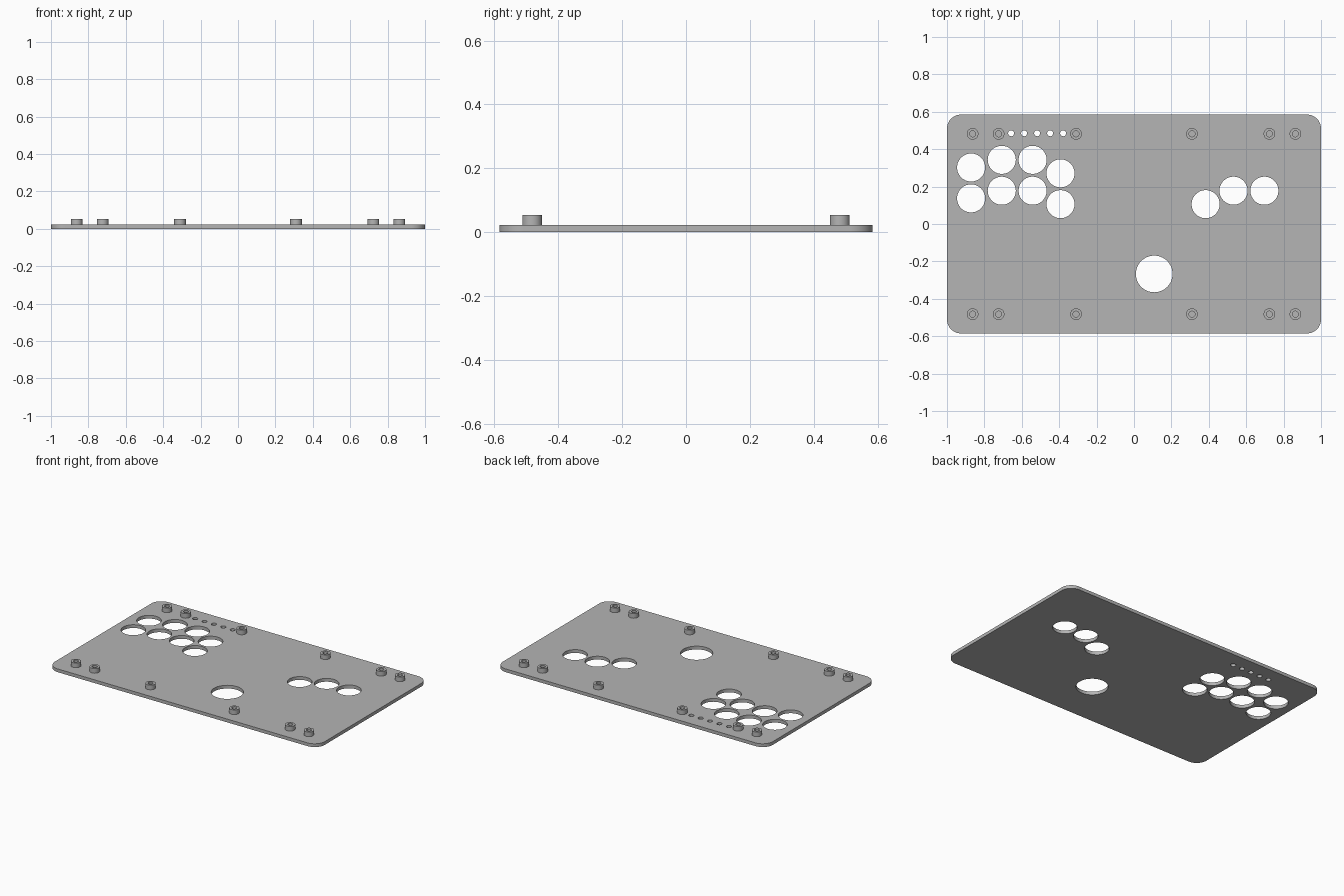
import bpy, bmesh
from math import sin, cos, pi

cube = bpy.data.objects.get("Cube")
if cube:
    bpy.data.objects.remove(cube, do_unlink=True)

grey = bpy.data.materials.new("plain grey")
grey.use_nodes = True
grey.diffuse_color = (0.46, 0.46, 0.46, 1)
grey.node_tree.nodes["Principled BSDF"].inputs["Base Color"].default_value = grey.diffuse_color

HALF_X, HALF_Y, CORNER = 1.0, 0.585, 0.075
PLATE_TOP, BOSS_TOP = 0.022, 0.053


def arc(x, y, r, start=0, sweep=2 * pi, steps=64, closed=True):
    count = steps if closed else steps + 1
    return [(x + r * cos(start + sweep * i / steps),
             y + r * sin(start + sweep * i / steps)) for i in range(count)]


def slab(name, outlines, z0, z1):
    """Extrude an outline with holes into a solid mesh object."""
    curve = bpy.data.curves.new(name + " outline", "CURVE")
    curve.dimensions = "2D"
    curve.fill_mode = "BOTH"
    curve.extrude = (z1 - z0) / 2
    for pts in outlines:
        spline = curve.splines.new("POLY")
        spline.points.add(len(pts) - 1)
        for p, (x, y) in zip(spline.points, pts):
            p.co = (x, y, 0, 1)
        spline.use_cyclic_u = True
    temp = bpy.data.objects.new(name + " outline", curve)
    bpy.context.collection.objects.link(temp)
    graph = bpy.context.evaluated_depsgraph_get()
    mesh = bpy.data.meshes.new_from_object(temp.evaluated_get(graph))
    bpy.data.objects.remove(temp, do_unlink=True)
    bpy.data.curves.remove(curve)

    bm = bmesh.new()
    bm.from_mesh(mesh)
    bmesh.ops.remove_doubles(bm, verts=bm.verts, dist=1e-5)
    bmesh.ops.translate(bm, verts=bm.verts, vec=(0, 0, (z0 + z1) / 2))
    bmesh.ops.recalc_face_normals(bm, faces=bm.faces)
    bm.to_mesh(mesh)
    bm.free()
    mesh.name = name
    mesh.materials.clear()
    mesh.materials.append(grey)
    obj = bpy.data.objects.new(name, mesh)
    bpy.context.collection.objects.link(obj)
    bpy.ops.object.select_all(action="DESELECT")
    obj.select_set(True)
    bpy.context.view_layer.objects.active = obj
    bpy.ops.object.shade_smooth_by_angle(angle=pi / 6)
    return obj


# Rounded plate outline
border = []
for i, (sx, sy) in enumerate([(1, 1), (-1, 1), (-1, -1), (1, -1)]):
    border += arc(sx * (HALF_X - CORNER), sy * (HALF_Y - CORNER), CORNER,
                  i * pi / 2, pi / 2, 16, False)

# Button holes: pairs on one side, three on the other, one large
holes = []
for x, y in [(-0.871, 0.137), (-0.707, 0.178), (-0.542, 0.178), (-0.393, 0.106)]:
    holes += [arc(x, y, 0.075), arc(x, y + 0.165, 0.075)]
for x, y in [(0.383, 0.106), (0.532, 0.178), (0.697, 0.178)]:
    holes.append(arc(x, y, 0.075))
holes.append(arc(0.108, -0.267, 0.098))

# Row of small holes along the back edge
for i in range(5):
    holes.append(arc(-0.657 + 0.0695 * i, 0.485, 0.016, steps=32))

slab("plate", [border] + holes, 0, PLATE_TOP)

# Hollow screw bosses, mirrored to both sides and both edges
for x in (0.31, 0.724, 0.863):
    for side, sx in (("left", 1), ("right", -1)):
        for edge, sy in (("front", -1), ("back", 1)):
            slab(f"screw_boss_{edge}_{side}",
                 [arc(sx * x, sy * 0.482, 0.031, steps=40),
                  arc(sx * x, sy * 0.482, 0.016, steps=40)],
                 PLATE_TOP, BOSS_TOP)
